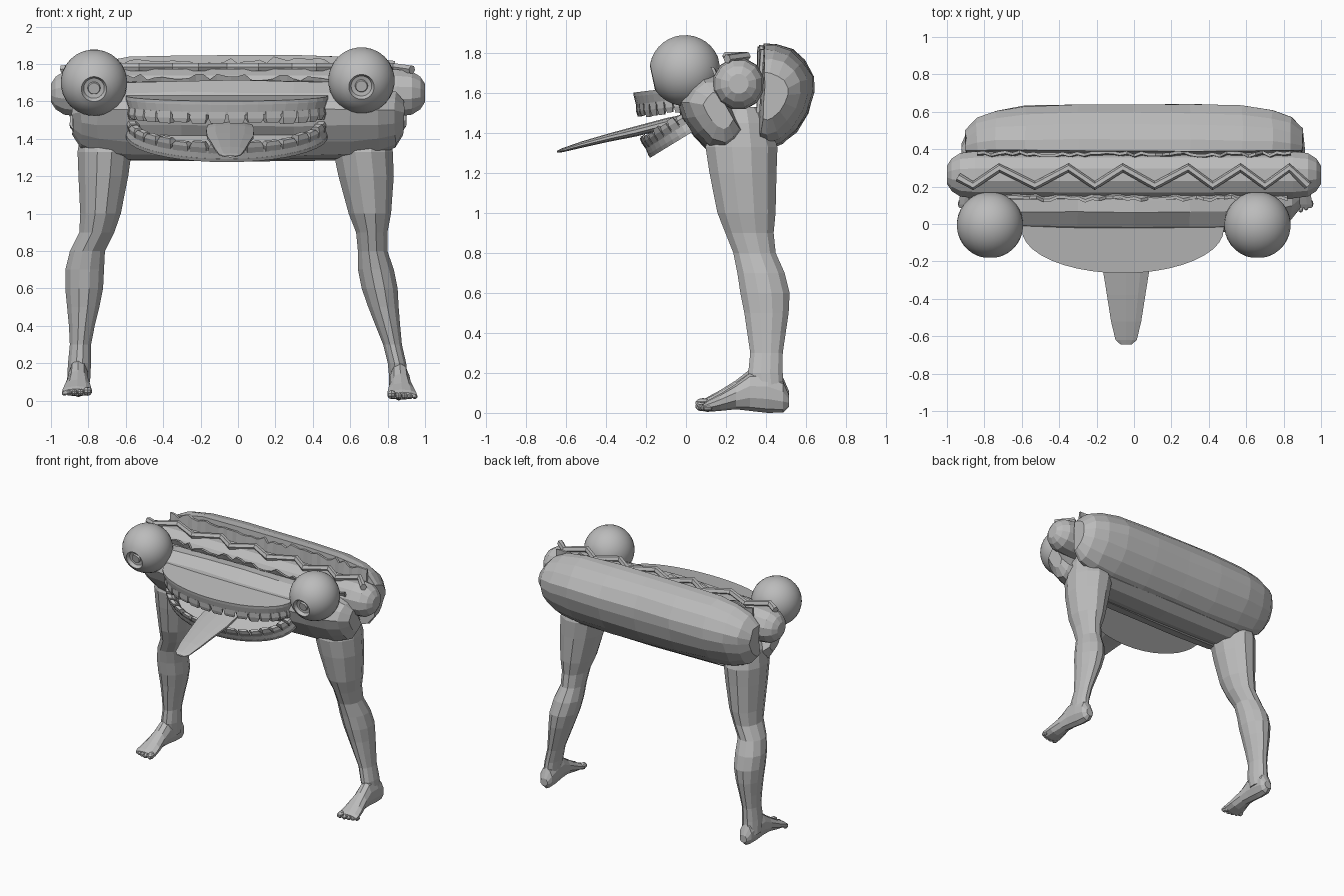
import bpy, bmesh, math, random
from mathutils import Vector, Matrix

if "Cube" in bpy.data.objects:
    bpy.data.objects.remove(bpy.data.objects["Cube"])

random.seed(4)
grey = bpy.data.materials.new("plain grey")
grey.diffuse_color = (0.5, 0.5, 0.5, 1)
grey.use_nodes = True
grey.node_tree.nodes["Principled BSDF"].inputs["Base Color"].default_value = grey.diffuse_color


def finish(name, bm, smooth=False):
    bmesh.ops.recalc_face_normals(bm, faces=bm.faces)
    me = bpy.data.meshes.new(name)
    bm.to_mesh(me)
    bm.free()
    me.materials.append(grey)
    ob = bpy.data.objects.new(name, me)
    bpy.context.collection.objects.link(ob)
    for p in me.polygons:
        p.use_smooth = smooth
    return ob


def loft(bm, rings, caps=True):
    """Skin a list of equal-length point rings."""
    vs = [[bm.verts.new(p) for p in r] for r in rings]
    n = len(vs[0])
    for a, b in zip(vs, vs[1:]):
        for i in range(n):
            bm.faces.new((a[i], a[(i + 1) % n], b[(i + 1) % n], b[i]))
    if caps:
        bm.faces.new(vs[0])
        bm.faces.new(vs[-1])


def lofted(name, rings):
    bm = bmesh.new()
    loft(bm, rings)
    return finish(name, bm)


def circle(n, fn):
    return [fn(math.cos(2 * math.pi * (i + .5) / n), math.sin(2 * math.pi * (i + .5) / n)) for i in range(n)]


# buns: one cross-section (y, z) scaled along x
def bun(name, section, centre, scales, jitter=.005):
    cy, cz = centre
    stations = [(-x, s) for x, s in reversed(scales[1:])] + scales
    rings = []
    for x, s in stations:
        rings.append([(x + random.uniform(-1, 1) * jitter,
                       cy + (y - cy) * s + random.uniform(-1, 1) * jitter,
                       cz + (z - cz) * s + random.uniform(-1, 1) * jitter) for y, z in section])
    return lofted(name, rings)


bun("back_bun",
    [(.39, 1.845), (.45, 1.845), (.53, 1.815), (.59, 1.76), (.635, 1.68), (.635, 1.6), (.605, 1.5),
     (.55, 1.41), (.48, 1.345), (.41, 1.32), (.36, 1.335), (.365, 1.5), (.38, 1.7)],
    (.40, 1.58), [(0, 1.01), (.3, 1.01), (.58, .98), (.74, .88), (.84, .72), (.9, .45)])
bun("front_bun",
    [(.13, 1.71), (.215, 1.55), (.305, 1.39), (.265, 1.32), (.2, 1.285), (.11, 1.31), (.04, 1.38),
     (-.02, 1.47), (-.05, 1.56), (-.015, 1.65), (.06, 1.71)],
    (.19, 1.52), [(0, 1.0), (.3, .99), (.6, .96), (.75, .88), (.84, .7), (.885, .42)])
bun("bun_hinge", [(.2, 1.4), (.42, 1.4), (.45, 1.33), (.38, 1.285), (.26, 1.28), (.18, 1.3)],
    (.31, 1.4), [(0, 1), (.6, .97), (.78, .6)], .002)

# sausage
ends = [(-1, .05), (-.975, .09), (-.93, .12), (-.85, .13), (-.4, .132)]
ends += [(-x, r) for x, r in reversed(ends)]
lofted("sausage", [circle(12, lambda c, s: (x, .263 + r * c, 1.645 + r * s)) for x, r in ends])

# mustard zigzag on top of the sausage
cu = bpy.data.curves.new("mustard", 'CURVE')
cu.dimensions = '3D'
cu.bevel_depth = .024
cu.bevel_resolution = 1
cu.use_fill_caps = True
xs = [-.94, -.86, -.72, -.53, -.35, -.21, -.06, .11, .29, .42, .57, .70, .83, .93]
sp = cu.splines.new('POLY')
sp.points.add(len(xs) - 1)
for i, x in enumerate(xs):
    y = .25 if i == 0 else (.205 if i % 2 else .3)
    sp.points[i].co = (x, y, 1.783 if abs(x) < .9 else 1.77, 1)
tmp = bpy.data.objects.new("mustard_path", cu)
bpy.context.collection.objects.link(tmp)
bpy.context.view_layer.update()
me = bpy.data.meshes.new_from_object(tmp.evaluated_get(bpy.context.evaluated_depsgraph_get()))
bpy.data.objects.remove(tmp)
bm = bmesh.new()
bm.from_mesh(me)
bpy.data.meshes.remove(me)
finish("mustard", bm)


# ragged lettuce sheets against the inner bun faces
def lettuce(name, low, high, half):
    rings = []
    n = 44
    for i in range(n + 1):
        x = half * (2 * i / n - 1)
        w = random.uniform(-.012, .012)
        dz = random.uniform(-.03, .01) - .08 * max(0, abs(x) - .6)
        (y0, z0), (y1, z1) = low, high
        rings.append([(x, y0 - .008, z0), (x, y0 + .008, z0),
                      (x, y1 + w + .008, z1 + dz), (x, y1 + w - .008, z1 + dz)])
    lofted(name, rings)


lettuce("front_lettuce", (.23, 1.52), (.135, 1.74), .82)
lettuce("back_lettuce", (.36, 1.5), (.375, 1.83), .84)


# eyes: lathed ball with a sunken iris, looking forward and slightly down
def eye(name, x, z):
    R = .178
    prof = [(.0, .150), (.03, .150), (.034, .138), (.055, .142), (.068, .1645)]
    for k in range(1, 15):
        a = math.radians(22.5 + (157.5 * k / 15))
        prof.append((R * math.sin(a), R * math.cos(a)))
    prof.append((0, -R))
    bm = bmesh.new()
    loft(bm, [circle(28, lambda c, s: (r * c, r * s, h)) for r, h in prof[1:-1]])
    bm.transform(Matrix.Translation((x, -.005, z)) @ Matrix.Rotation(math.radians(102), 4, 'X'))
    ob = finish(name, bm, True)
    bpy.ops.object.select_all(action='DESELECT')
    ob.select_set(True)
    bpy.context.view_layer.objects.active = ob
    bpy.ops.object.shade_smooth_by_angle(angle=math.radians(30))


eye("left_eye", -.77, 1.70)
eye("right_eye", .66, 1.712)


# jaws: half-oval plate, gum wall and row of teeth (local z points to the bite)
def jaw(prefix, a, b, gum, tip, mat):
    def pt(t, s, h):
        return Vector((-.06 + a * s * math.cos(t), -b * s * math.sin(t), h))

    ts = [math.pi * i / 20 for i in range(21)]

    def plate(h):
        return [Vector((-.06 + a, .08, h))] + [pt(t, 1, h) for t in ts] + [Vector((-.06 - a, .08, h))]

    bm = bmesh.new()
    loft(bm, [plate(0), plate(.02)])
    loft(bm, [[pt(t, 1, .015), pt(t, .97, gum), pt(t, .86, gum), pt(t, .84, .015)] for t in ts])
    bm.transform(mat)
    finish(prefix + "_gum", bm)
    bm = bmesh.new()
    n = 16
    for i in range(n):
        t0, t1 = math.pi * (i + .06) / n, math.pi * (i + .94) / n
        top = tip + random.uniform(-.008, .006)
        m = (t1 - t0) * .12
        loft(bm, [[pt(t0, .98, gum - .015), pt(t1, .98, gum - .015), pt(t1, .87, gum - .015), pt(t0, .87, gum - .015)],
                  [pt(t0, .99, gum + .02), pt(t1, .99, gum + .02), pt(t1, .87, gum + .02), pt(t0, .87, gum + .02)],
                  [pt(t0 + m, .97, top), pt(t1 - m, .97, top), pt(t1 - m, .91, top), pt(t0 + m, .91, top)]])
    bm.transform(mat)
    finish(prefix + "_teeth", bm)


jaw("upper", .54, .235, .075, .125,
    Matrix.Translation((0, -.03, 1.63)) @ Matrix.Rotation(math.radians(7), 4, 'X') @ Matrix.Diagonal((1, 1, -1, 1)))
jaw("lower", .54, .258, .065, .11,
    Matrix.Translation((0, .04, 1.41)) @ Matrix.Rotation(math.radians(31.5), 4, 'X'))

# tongue: (y, z, half width, half thickness)
lofted("tongue", [circle(10, lambda c, s: (-.042 + w * c, y, z + h * s)) for y, z, w, h in [
    (-.645, 1.306, .03, .005), (-.62, 1.313, .06, .010), (-.52, 1.342, .085, .016), (-.38, 1.378, .108, .021),
    (-.25, 1.408, .13, .026), (-.1, 1.447, .135, .027), (0, 1.475, .12, .02)]])

# legs: heights, front and back edges, then side edges of each leg
HEIGHT = [1.53, 1.45, 1.33, 1.2, 1.0, .9, .8, .7, .6, .5, .4, .3, .2, .1]
DEPTH = [(.2, .36), (.13, .42), (.095, .46), (.115, .455), (.155, .45), (.195, .44), (.235, .45), (.255, .495),
         (.27, .52), (.29, .515), (.305, .50), (.32, .485), (.31, .485), (.33, .49)]
RIGHT = [(.56, .76), (.52, .81), (.508, .83), (.535, .835), (.59, .82), (.63, .8), (.64, .8), (.64, .835),
         (.66, .855), (.695, .86), (.735, .868), (.775, .877), (.80, .9), (.81, .91)]
LEFT = [(-.79, -.62), (-.84, -.59), (-.86, -.567), (-.855, -.585), (-.845, -.625), (-.85, -.66), (-.9, -.71),
        (-.925, -.715), (-.925, -.72), (-.915, -.74), (-.905, -.765), (-.9, -.785), (-.91, -.785), (-.915, -.79)]
# foot: (y, half width, bottom, top)
FOOT = [(.515, .03, .04, .10), (.485, .052, .012, .17), (.41, .056, .01, .21), (.32, .054, .02, .21),
        (.25, .058, .028, .155), (.17, .073, .02, .105), (.105, .082, .015, .07), (.085, .075, .02, .055)]


def leg(side, edges, foot_x, toe_x, lift):
    rings = []
    for z, (y0, y1), (x0, x1) in zip(HEIGHT, DEPTH, edges):
        rings.append(circle(12, lambda c, s: ((x0 + x1) / 2 + (x1 - x0) / 2 * c * 1.02,
                                              (y0 + y1) / 2 + (y1 - y0) / 2 * s * 1.02, z)))
    lofted(side + "_leg", rings)
    bm = bmesh.new()
    feet = []
    for y, w, b, t in FOOT:
        cx = foot_x + (toe_x - foot_x) * (.5 - y) / .4
        feet.append(circle(10, lambda c, s: (cx + w * c, y, lift + (b + t) / 2 + (t - b) / 2 * s)))
    loft(bm, feet)
    # toes, biggest on the inner side
    inner = -1 if toe_x > 0 else 1
    for k, (off, r, y) in enumerate([(.056, .024, .085), (.018, .018, .08), (-.014, .017, .086),
                                     (-.043, .016, .096), (-.068, .015, .108)]):
        bmesh.ops.create_uvsphere(bm, u_segments=8, v_segments=5, radius=1, matrix=Matrix.Translation(
            (toe_x + inner * off, y, lift + .018 + r)) @ Matrix.Diagonal((r, r * 1.6, r, 1)))
    finish(side + "_foot", bm)


leg("right", RIGHT, .855, .877, -.01)
leg("left", LEFT, -.85, -.86, .008)
